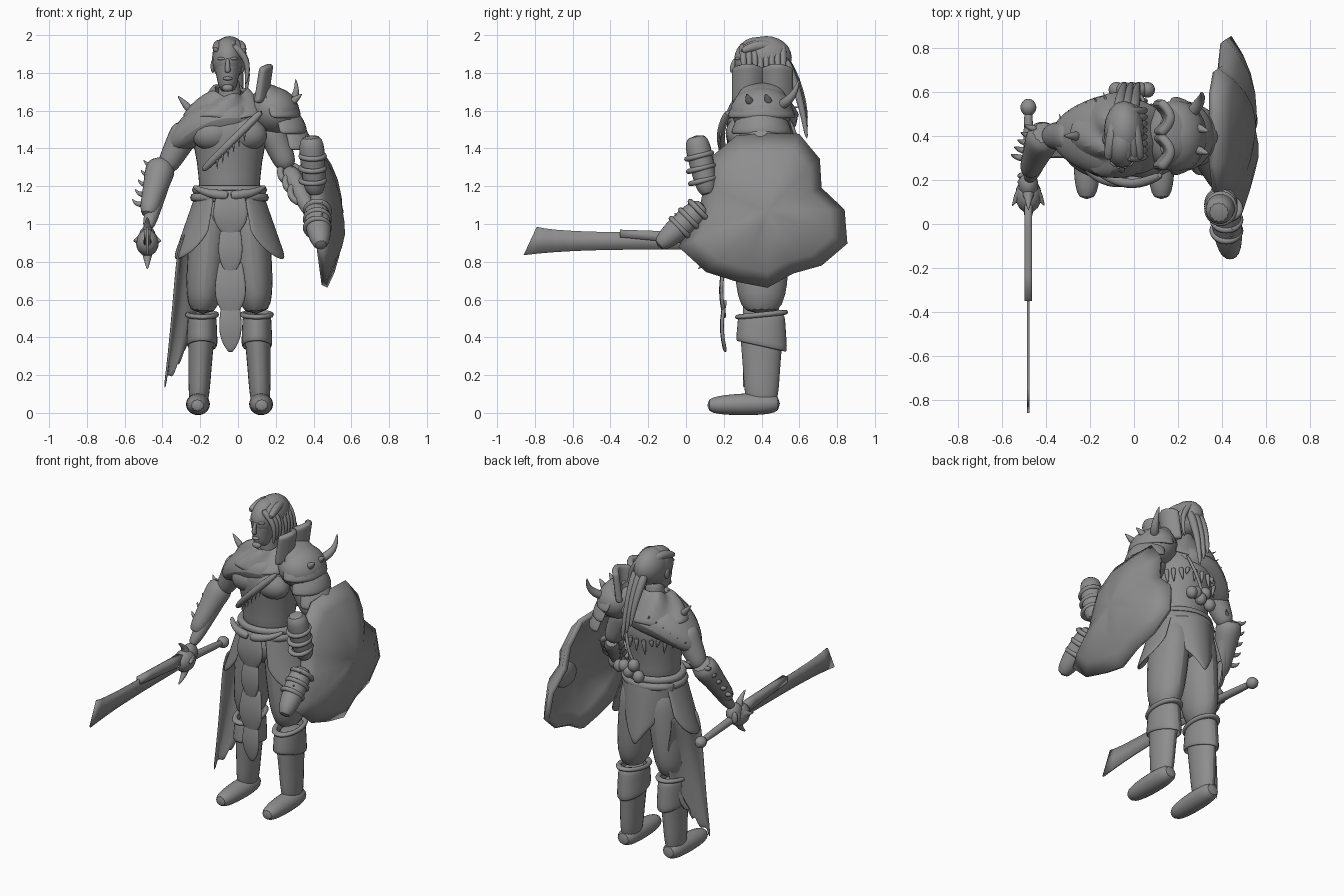
import bpy, bmesh, random
from math import sin, cos, pi, radians
from mathutils import Vector

random.seed(4)
if "Cube" in bpy.data.objects:
    bpy.data.objects.remove(bpy.data.objects["Cube"])

GREY = (.27, .27, .27, 1)
grey = bpy.data.materials.new("stone_grey")
grey.use_nodes = True
grey.diffuse_color = GREY
grey.node_tree.nodes["Principled BSDF"].inputs["Base Color"].default_value = GREY

MID, DEEP = -.045, .4  # centre line of the body in x and y
SIDES = (("right", -1), ("left", 1))


def wave(t):
    return sin(pi * t)


def finish(name, bm, smooth=True, thickness=0, sharp=40):
    bmesh.ops.recalc_face_normals(bm, faces=bm.faces)
    mesh = bpy.data.meshes.new(name)
    bm.to_mesh(mesh)
    bm.free()
    mesh.materials.append(grey)
    part = bpy.data.objects.new(name, mesh)
    bpy.context.collection.objects.link(part)
    if thickness:
        solid = part.modifiers.new("thickness", "SOLIDIFY")
        solid.thickness, solid.offset = thickness, 0
    if smooth:
        part.modifiers.new("smooth", "SUBSURF").levels = 1
    bpy.ops.object.select_all(action="DESELECT")
    part.select_set(True)
    bpy.context.view_layer.objects.active = part
    bpy.ops.object.shade_smooth_by_angle(angle=radians(sharp))
    return part


def skin(name, rings, sides=12):
    """Skin over ellipses given as (centre, first axis, second axis)."""
    bm, loops = bmesh.new(), []
    turns = [2 * pi * k / sides for k in range(sides)]
    for centre, across, along in rings:
        loops.append([bm.verts.new(centre + across * cos(a) + along * sin(a)) for a in turns])
    for low, high in zip(loops, loops[1:]):
        for k in range(sides):
            bm.faces.new((low[k - 1], low[k], high[k], high[k - 1]))
    bm.faces.new(loops[0])
    bm.faces.new(loops[-1])
    return finish(name, bm)


def limb(name, start, end, thick, thin, wide=1, bulge=0, bend=(0, 0, 0), steps=6):
    """Tapering, optionally bent and swollen tube with rounded ends."""
    start, end, bend = Vector(start), Vector(end), Vector(bend)
    rings = []
    for i in range(steps + 1):
        t = i / steps
        way = (end - start + bend * pi * cos(pi * t)).normalized()
        reference = Vector((0, 0, 1)) if abs(way.y) > .85 else Vector((0, 1, 0))
        across = reference.cross(way).normalized()
        size = (thick + (thin - thick) * t + bulge * wave(t)) * (1 - .25 * abs(2 * t - 1) ** 8)
        rings.append((start.lerp(end, t) + bend * wave(t), across * size * wide, way.cross(across) * size))
    return skin(name, rings)


def spike(name, base, step, thick, bend=(0, 0, 0)):
    limb(name, base, Vector(base) + Vector(step), thick, thick / 9, bend=bend, steps=3)


def sheet(name, shape, rows=8, columns=8, thickness=.015, smooth=True, sharp=40):
    """Curved plate from a rule of u and v, each running from 0 to 1."""
    bm = bmesh.new()
    grid = [[bm.verts.new(shape(i / rows, j / columns)) for j in range(columns + 1)] for i in range(rows + 1)]
    for near, far in zip(grid, grid[1:]):
        for j in range(columns):
            bm.faces.new((near[j], far[j], far[j + 1], near[j + 1]))
    bmesh.ops.remove_doubles(bm, verts=bm.verts, dist=.001)
    return finish(name, bm, smooth, thickness, sharp)


def ball(name, centre, size, turn=(0, 0, 0)):
    bm = bmesh.new()
    bmesh.ops.create_uvsphere(bm, u_segments=16, v_segments=12, radius=1)
    part = finish(name, bm, smooth=False)
    part.location, part.scale, part.rotation_euler = centre, size, turn


def band(name, centre, wide, deep, thick, turn=(0, 0, 0)):
    bpy.ops.mesh.primitive_torus_add(major_segments=28, minor_segments=8, major_radius=1,
                                     minor_radius=thick / wide, location=centre, rotation=turn)
    part = bpy.context.object
    part.name, part.scale = name, (wide, deep, wide)
    part.data.materials.append(grey)
    bpy.ops.object.shade_smooth()


# legs, boots and hip plates
for side, s in SIDES:
    hip, knee = (MID + s * .09, DEEP, 1.15), (MID + s * .145, DEEP, .52)
    ankle, toe = (MID + s * .165, DEEP, .01), (MID + s * .17, .11, .04)
    limb(side + "_trouser", hip, knee, .15, .125, wide=.72, bulge=.015)
    limb(side + "_boot_shaft", knee, ankle, .13, .09, wide=.62, bulge=-.005)
    limb(side + "_boot_foot", (ankle[0], .5, .05), toe, .055, .045, wide=1.1, bulge=.01)
    band(side + "_knee_wrap", knee, .076, .12, .014, (.1, 0, 0))

    def boot_cuff(u, v):
        turn = 2 * pi * u
        flare = 1 + v / 9
        return Vector((knee[0] + .07 * flare * sin(turn), DEEP + .12 * flare * cos(turn),
                       knee[2] - v * (.17 + .03 * cos(turn))))

    def hip_plate(u, v):
        turn = radians(22 + 98 * u)
        drop = v * (.6 + .4 * wave(u) ** .6)
        return Vector((MID + s * (.165 + .13 * drop) * sin(turn) ** .8,
                       DEEP - (.18 + .04 * drop) * cos(turn), 1.18 - .37 * drop))

    sheet(side + "_boot_cuff", boot_cuff, 14, 3)
    sheet(side + "_hip_plate", hip_plate)

# torso, neck and belt
torso = ((1.05, .17, .15), (1.25, .16, .14), (1.4, .19, .17), (1.5, .21, .19), (1.6, .17, .15), (1.66, .08, .09))
skin("torso", [(Vector((MID, .39, z)), Vector((wide, 0, 0)), Vector((0, deep, 0))) for z, wide, deep in torso], 18)
limb("neck", (MID, DEEP, 1.6), (MID, .38, 1.78), .07, .055)
ball("pelvis", (MID, DEEP, 1.06), (.19, .165, .15))
for side, s in SIDES:
    ball(side + "_chest_muscle", (MID + s * .08, .3, 1.48), (.12, .09, .09), (0, s * .2, 0))
    limb(side + "_belt_roll", (MID, .19, 1.15), (MID + s * .19, .27, 1.2), .032, .012, bend=(s * .02, -.02, -.01))
for i in range(2):
    band("belt", (MID, .39, 1.14 + .04 * i), .185 - .01 * i, .165 - .01 * i, .024)


# hanging front tongues and the rear hide
def tongue(top, length, wide):
    def shape(u, v):
        side = 2 * u - 1
        return Vector((-.04 + wide * side * (.7 + .6 * v - 1.2 * v ** 4),
                       .2 + .06 * wide * side ** 2 - .02 * wave(v) + .02 * (1 - top), top - length * v))
    sheet("front_tongue", shape, thickness=.018)


for top, length, wide in ((.6, .28, .065), (.8, .3, .09), (1, .27, .07), (1.18, .25, .1)):
    tongue(top, length, wide)


def rear_hide(u, v):
    side = 2 * u - 1
    return Vector((MID + .2 * side * (1 - v / 4), DEEP + (.165 + .04 * v) * cos(side * 1.2),
                   1.17 - v * (.42 - .22 * abs(side))))


def side_cloth(u, v):
    x = -.29 - .1 * v ** .5 + u * (.03 + .13 * wave(.8 * v)) + .012 * sin(9 * u + 3 * v)
    return Vector((x, .3 + .22 * u * (1 - v ** 3 / 2), .95 - v * (.82 - .2 * u + .03 * sin(20 * u))))


sheet("rear_hide", rear_hide, 12, 5)
sheet("side_cloth", side_cloth, 10, 10, .012)


# draped collar, shoulder cloak and torn fringe
def collar(u, v):
    turn = 2 * pi * u
    fold = .012 * sin(5 * turn + 4 * v)
    return Vector((MID - .02 * v + (.08 + .14 * v + fold) * sin(turn), .39 + .01 * v - (.09 + .1 * v + fold) * cos(turn),
                   1.71 - .15 * v ** 1.3 - .03 * (1 - v) * cos(turn) + fold))


sheet("draped_collar", collar, 24, 6, .02)
limb("shoulder_cloak", (.08, DEEP, 1.55), (-.36, DEEP, 1.4), .17, .08, wide=.62, bulge=.07, bend=(0, 0, .07), steps=8)
for i in range(11):
    turn = radians(14 * i - 70)
    root = (MID - .19 * sin(turn), DEEP + .18 * cos(turn), 1.46)
    spike("cloak_fringe", root, (random.uniform(-.02, .02), 0, random.uniform(-.11, -.04)), .02)
for i in range(6):
    spike("cloak_tuft", (-.12 - .04 * i, .54 - .02 * i, 1.61 - .03 * i), (-.02, .06, .01), .012)
spike("cloak_point", (-.25, DEEP, 1.6), (-.07, 0, .08), .03)

# diagonal chest strap with fangs
strap_top, strap_end, strap_bend = Vector((.13, .225, 1.6)), Vector((-.19, .26, 1.28)), Vector((0, -.06, 0))
limb("chest_strap", strap_top, strap_end, .022, .022, bend=strap_bend)
for i in range(6):
    t = .3 + .09 * i
    spike("strap_fang", strap_top.lerp(strap_end, t) + strap_bend * wave(t), (0, -.01, -.07), .01)

# trophy balls hung on the back
for i in range(5):
    ball("trophy_ball", (.06 - .035 * i, .61, 1.26 + .07 * sin(3 * i)), (.036, .036, .04))
limb("trophy_cord", (-.09, .57, 1.2), (.05, .55, 1.55), .01, .01, bend=(.02, .04, 0))

# head and face
FACE = -.055
ball("head", (FACE, .38, 1.87), (.083, .125, .12))
limb("jaw", (FACE, .36, 1.87), (FACE, .325, 1.7), .11, .06, wide=.74)
limb("nose", (FACE, .265, 1.88), (FACE, .25, 1.8), .008, .018, bend=(0, -.01, 0))
ball("lips", (FACE, .262, 1.77), (.026, .014, .01))
ball("chin", (FACE, .275, 1.72), (.03, .02, .02))
for side, s in SIDES:
    ball(side + "_brow", (FACE + s * .033, .275, 1.875), (.024, .014, .009), (0, 0, s * .5))
    ball(side + "_ear", (FACE + s * .078, .385, 1.835), (.012, .024, .035))

# hair, swept back and to the left
ball("hair", (MID, .425, 1.88), (.092, .135, .115))
for i in range(8):
    y = .3 + .03 * i
    limb("side_lock", (-.03, y, 1.95), (.04, y + .01, random.uniform(1.68, 1.76)), .024, .008, bend=(.04, 0, .015))
for i in range(6):
    limb("top_lock", (-.12 + .03 * i, .29, random.uniform(1.9, 1.94)), (-.07 + .01 * i, .54, 1.9), .02, .02,
         bulge=.01, bend=(0, 0, .04))
for i in range(3):
    limb("braid", (-.07 + .035 * i, .52, 1.88), (-.04 + .03 * i, .64, 1.55 - .05 * i), .03, .01, bend=(0, .02, 0))

# right arm with spiked gauntlet
elbow, wrist = Vector((-.39, DEEP, 1.28)), Vector((-.48, .2, .97))
limb("right_upper_arm", (-.26, DEEP, 1.52), elbow, .09, .055)
limb("right_forearm", elbow, wrist, .055, .036)
limb("right_gauntlet", elbow + Vector((-.01, .02, .05)), wrist + Vector((0, .03, .07)), .095, .05, bulge=-.005)
for i in range(5):
    spike("gauntlet_spike", elbow.lerp(wrist, i / 6) + Vector((-.05, .03, .03)), (-.06, .02, .03), .022, (-.01, 0, -.01))
spike("elbow_spike", elbow + Vector((.02, .03, .04)), (.05, .05, .02), .02)

# sword and the fist around it
HILT = -.48
ball("right_fist", (HILT, .18, .93), (.045, .06, .06))
for i in range(4):
    ball("right_finger", (HILT - .025, .135 + .028 * i, .915), (.025, .016, .04))
limb("sword_grip", (HILT, .56, .865), (HILT, .02, .91), .02, .03)
limb("sword_pommel", (HILT, .57, .865), (HILT, .49, .87), .02, .02, bulge=.02, steps=4)
ball("guard_boss", (HILT, .13, .9), (.06, .08, .07))
for side, s in SIDES:
    spike("guard_claw", (HILT, .16, .92), (s * .075, -.08, -.01), .05, (0, .02, 0))
    spike("guard_prong", (HILT, .12, .9), (0, -.06, s * .14), .045, (0, .05, 0))
sheet("sword_blade", lambda u, v: Vector((HILT, .1 - .96 * u + .07 * v * u ** 8,
      .91 + (v - .5) * (.09 + .06 * u ** 4))), 12, 1, .012, smooth=False)
sheet("blade_spine", lambda u, v: Vector((HILT, .1 - .45 * u, .92 + .03 * u + (v - .5) * (.07 - .03 * u))), 4, 1, .035, smooth=False)

# left arm and its bands
elbow, wrist = Vector((.265, DEEP, 1.29)), Vector((.4, .15, 1.03))
limb("left_upper_arm", (.16, DEEP, 1.54), elbow, .085, .058)
limb("left_forearm", elbow, wrist, .06, .036)
ball("left_fist", wrist, (.05, .055, .055))
for i in range(3):
    band("left_arm_band", elbow.lerp(wrist, .1 + .2 * i), .058, .058, .018, (.9, .5, 0))

# layered pauldron with fins, horn and studs
ball("pauldron_core", (.19, DEEP, 1.6), (.14, .165, .125), (0, .5, 0))
for i in range(3):
    size = 1 - i / 9
    sheet("pauldron_plate", lambda u, v: Vector((.12 + .05 * (i + v) + .16 * size * sin(1.7 * v) * wave(u),
          DEEP - .18 * size * cos(pi * u) * (.35 + .65 * v), 1.74 - .085 * i - .18 * v ** 1.6)), thickness=.022)
for i in range(2):
    sheet("pauldron_fin", lambda u, v: Vector((.09 + .05 * wave(u) + .03 * v, .25 + .155 * (i + u),
          1.64 + v * (.19 + .02 * wave(u)))), thickness=.04)
    spike("pauldron_stud", (.28, .34 + .1 * i, 1.64), (.06, -.02, .05), .03)
spike("pauldron_horn", (.25, .49, 1.62), (.055, .11, .15), .04, (.03, .02, -.02))

# ragged convex shield: reach of each spoke, from the back edge upwards
REACH = (.4, .3, .38, .43, .4, .42, .4, .35, .35, .5, .45, .4, .4, .35, .4, .45)
warp = [random.uniform(-.015, .015) for spoke in REACH]


def shield(u, v):
    spoke = round(u * len(REACH)) % len(REACH)
    turn, reach = 2 * pi * u, v * REACH[spoke]
    z = 1.07 + reach * sin(turn)
    return Vector((.47 - .06 * z + .13 * (1 - v ** 2.5) + .07 * (1.07 - z) + warp[spoke] * wave(v), .43 + reach * cos(turn), z))


sheet("shield_plate", shield, len(REACH), 5, .035, smooth=False)
ball("shield_boss", (.5, .55, 1.06), (.04, .11, .08), (.2, 0, 0))

# rolled hide bundles on the front edge of the shield
limb("upper_bundle", (.385, .05, 1.47), (.41, .12, 1.15), .07, .055, bulge=.005)
limb("lower_bundle", (.41, .1, 1.1), (.44, -.15, .88), .065, .045, bulge=.015)
for i in range(3):
    band("upper_band", (.395, .07 + .01 * i, 1.36 - .065 * i), .062, .067, .014, (.25, 0, 0))
    band("lower_band", (.42, .07 - .05 * i, 1.07 - .045 * i), .062, .067, .015, (-.8, 0, 0))
    spike("bundle_spike", (.42, .05 - .035 * i, 1.05 - .03 * i), (.03, -.04, .07), .025)
